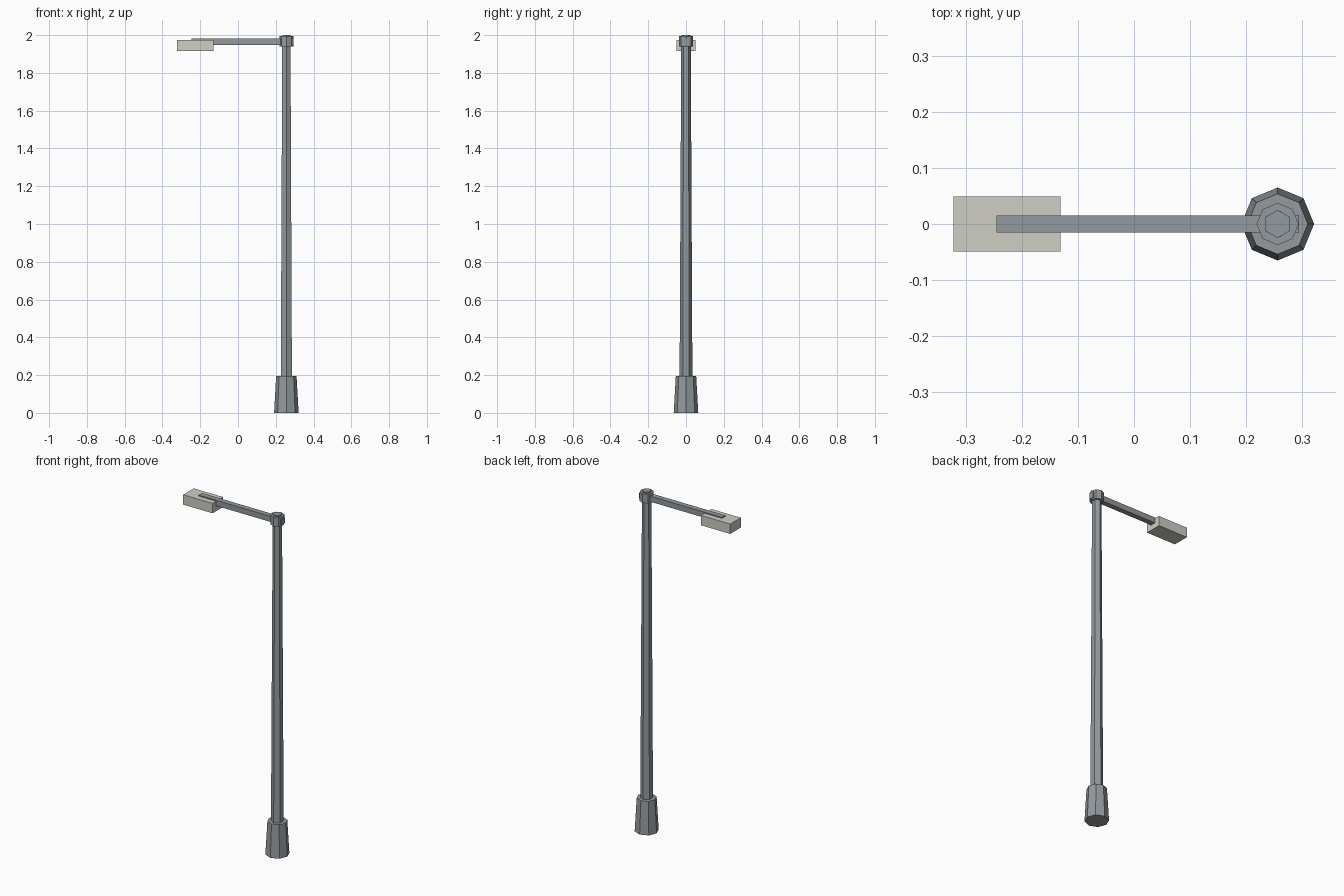
import bpy, bmesh, math
from mathutils import Matrix

if "Cube" in bpy.data.objects:
    bpy.data.objects.remove(bpy.data.objects["Cube"])

POLE_X = 0.256


def material(name, rgb):
    m = bpy.data.materials.new(name)
    m.diffuse_color = (*rgb, 1)
    m.use_nodes = True
    m.node_tree.nodes["Principled BSDF"].inputs["Base Color"].default_value = m.diffuse_color
    return m


steel = material("steel_grey", (0.29, 0.32, 0.34))
lamp_shell = material("pale_shell", (0.62, 0.62, 0.56))


def finish(name, bm, mat):
    mesh = bpy.data.meshes.new(name)
    bm.to_mesh(mesh)
    bm.free()
    mesh.materials.append(mat)
    obj = bpy.data.objects.new(name, mesh)
    bpy.context.collection.objects.link(obj)
    return obj


def prism(name, sides, r_low, r_high, z0, z1):
    """Tapered upright prism on the pole axis, with a corner facing +y."""
    bm = bmesh.new()
    bmesh.ops.create_cone(bm, cap_ends=True, segments=sides,
                          radius1=r_low, radius2=r_high, depth=z1 - z0,
                          matrix=Matrix.Translation((POLE_X, 0, (z0 + z1) / 2)))
    return finish(name, bm, steel)


def box(name, x0, x1, half_y, z0, z1, mat):
    bm = bmesh.new()
    place = Matrix.Translation(((x0 + x1) / 2, 0, (z0 + z1) / 2))
    size = Matrix.Diagonal((x1 - x0, 2 * half_y, z1 - z0, 1))
    bmesh.ops.create_cube(bm, size=1, matrix=place @ size)
    return finish(name, bm, mat)


# Octagonal foot, hexagonal tapering pole, octagonal collar at the top
prism("foot", 8, 0.065, 0.054, 0.0, 0.195)
prism("pole", 6, 0.034, 0.025, 0.19, 2.0)
prism("collar", 8, 0.0375, 0.0375, 1.94, 1.994)

# Arm passing through the collar, and the lamp housing at its end
box("arm", -0.245, 0.294, 0.0155, 1.948, 1.981, steel)
box("lamp_housing", -0.322, -0.131, 0.049, 1.917, 1.975, lamp_shell)
